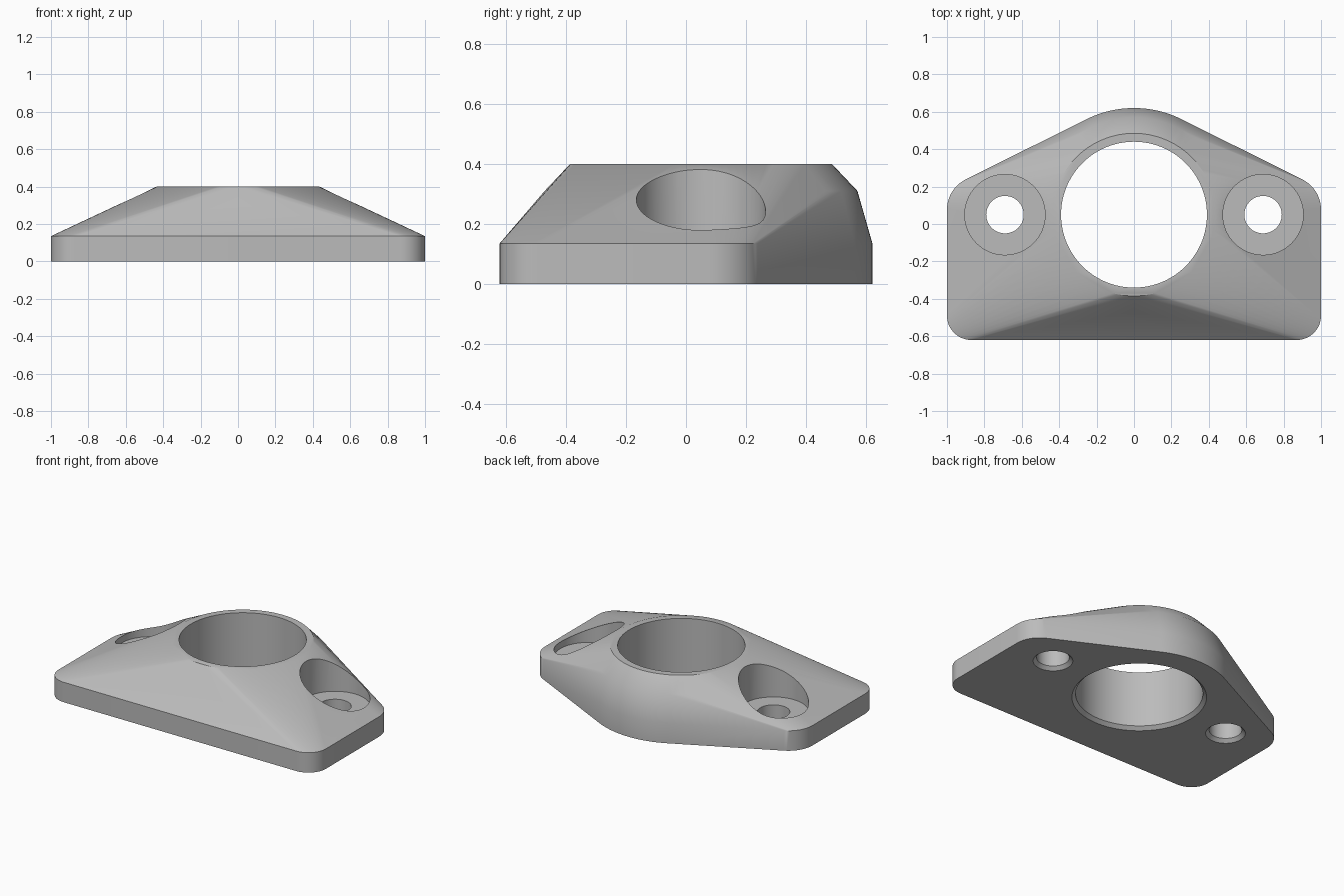
import bpy, bmesh
from math import sin, cos, pi, radians

if "Cube" in bpy.data.objects:
    bpy.data.objects.remove(bpy.data.objects["Cube"], do_unlink=True)

CY = 0.05              # y of the bore and screw axes
TOP, PLATE = 0.4, 0.135

grey = bpy.data.materials.new("plain grey")
grey.use_nodes = True
colour = (0.5, 0.5, 0.5, 1)
grey.diffuse_color = colour
grey.node_tree.nodes["Principled BSDF"].inputs["Base Color"].default_value = colour


def make_object(name, bm):
    bmesh.ops.recalc_face_normals(bm, faces=bm.faces)
    mesh = bpy.data.meshes.new(name)
    bm.to_mesh(mesh)
    bm.free()
    mesh.materials.append(grey)
    obj = bpy.data.objects.new(name, mesh)
    bpy.context.collection.objects.link(obj)
    return obj


def arc(x, y, r, start, end, n):
    return [(x + r * cos(radians(start + (end - start) * i / n)),
             y + r * sin(radians(start + (end - start) * i / n))) for i in range(n + 1)]


def turned_cutter(name, x, profile, n):
    """Solid of revolution from (radius, height) pairs."""
    bm = bmesh.new()
    rings = [[bm.verts.new((px, py, z)) for px, py in arc(x, CY, r, 0, 360, n)[:-1]]
             for r, z in profile]
    for low, high in zip(rings, rings[1:]):
        for i in range(n):
            j = (i + 1) % n
            bm.faces.new((low[i], low[j], high[j], high[i]))
    bm.faces.new(rings[0])
    bm.faces.new(rings[-1])
    obj = make_object(name, bm)
    obj.hide_render = True
    return obj


# Flange body: rounded plate hulled to a chamfered collar
half = (arc(0.87, -0.49, 0.13, -90, 0, 12)
        + arc(0.82, 0.077, 0.18, 0, 63.5, 12)
        + arc(0, CY, 0.57, 63.5, 90, 16))
outline = half + [(-x, y) for x, y in half[-2::-1]]
bm = bmesh.new()
for z in (0, PLATE):
    for x, y in outline:
        bm.verts.new((x, y, z))
for r, z in ((0.52, 0.31), (0.435, TOP)):
    for x, y in arc(0, CY, r, 0, 360, 96)[:-1]:
        bm.verts.new((x, y, z))
hull = bmesh.ops.convex_hull(bm, input=bm.verts)
loose = [v for v in bm.verts if not v.link_faces]
bmesh.ops.delete(bm, geom=loose, context='VERTS')
bmesh.ops.dissolve_limit(bm, angle_limit=radians(0.1), verts=bm.verts, edges=bm.edges)
body = make_object("flange_body", bm)

# Bore and stepped screw holes, each with a chamfer at the bottom
cutters = [turned_cutter("bore_cutter", 0,
                         [(0.435, -0.022), (0.39, 0.022), (0.39, 0.6)], 96)]
for side, name in ((-1, "right"), (1, "left")):
    cutters.append(turned_cutter(
        name + "_screw_cutter", side * 0.69,
        [(0.144, -0.022), (0.1, 0.022), (0.1, PLATE), (0.215, PLATE), (0.215, 0.6)], 64))

for cutter in cutters:
    mod = body.modifiers.new(cutter.name, 'BOOLEAN')
    mod.operation = 'DIFFERENCE'
    mod.solver = 'EXACT'
    mod.object = cutter
bpy.ops.object.select_all(action='DESELECT')
body.select_set(True)
bpy.context.view_layer.objects.active = body
for cutter in cutters:
    bpy.ops.object.modifier_apply(modifier=cutter.name)
    bpy.data.objects.remove(cutter, do_unlink=True)

bpy.ops.object.shade_smooth_by_angle(angle=radians(30))
